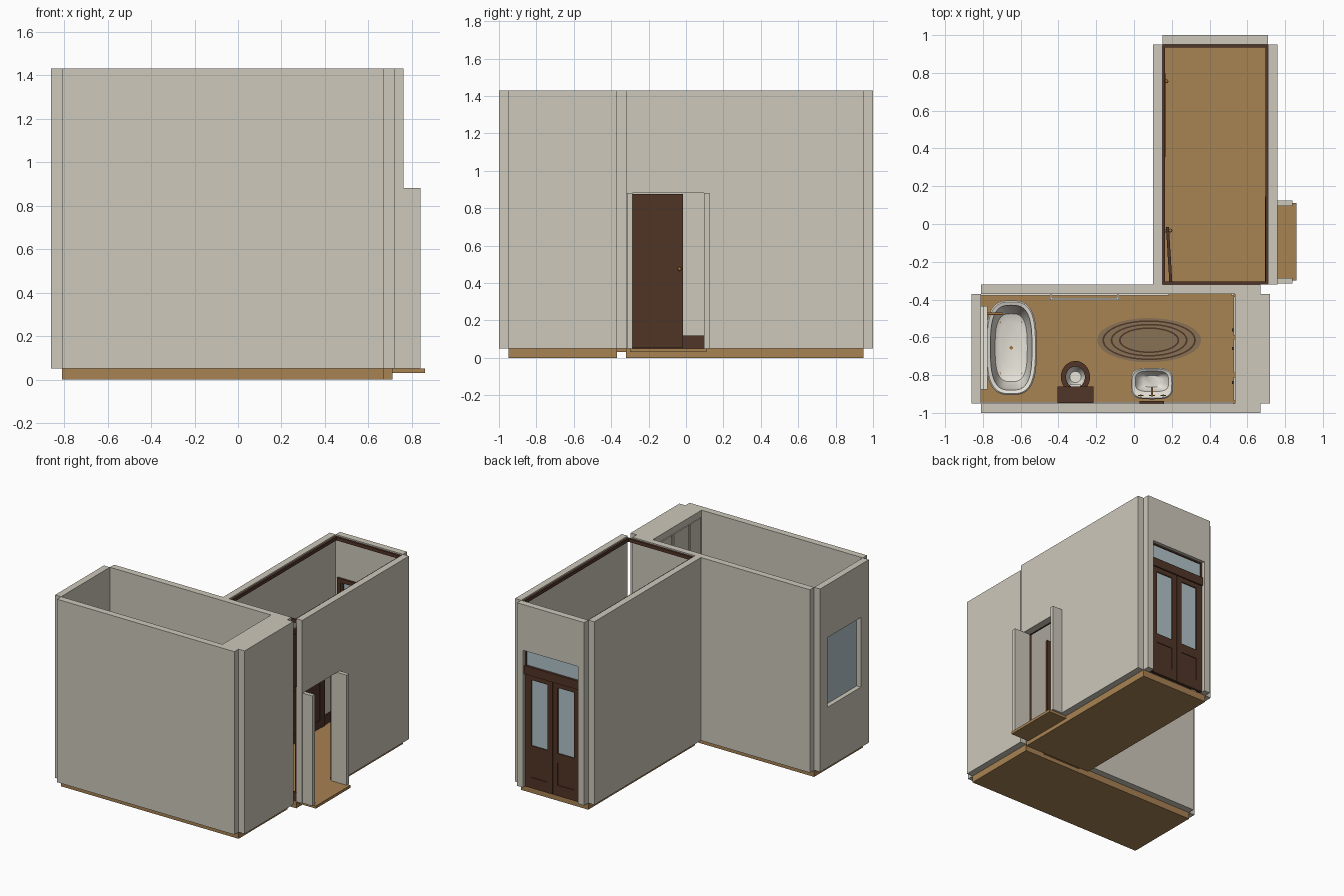
import bpy, bmesh, math
from mathutils import Matrix, Vector

if "Cube" in bpy.data.objects:
    bpy.data.objects.remove(bpy.data.objects["Cube"])


def material(name, r, g, b):
    m = bpy.data.materials.new(name)
    m.diffuse_color = [(c / 255) ** 2.2 for c in (r, g, b)] + [1]
    m.use_nodes = True
    m.node_tree.nodes["Principled BSDF"].inputs["Base Color"].default_value = m.diffuse_color
    return m


PLASTER = material("warm grey plaster", 204, 199, 186)
OAK = material("oak floor", 166, 129, 83)
DARK = material("dark walnut", 82, 56, 43)
GLASS = material("pale blue glass", 176, 194, 200)
WHITE = material("white porcelain", 232, 228, 218)
BRASS = material("brass", 160, 112, 60)
RUG = material("rug taupe", 134, 112, 86)


def finish(name, bm, mats, smooth=False, matrix=None):
    if matrix:
        bm.transform(matrix)
    bmesh.ops.recalc_face_normals(bm, faces=bm.faces)
    me = bpy.data.meshes.new(name)
    bm.to_mesh(me)
    bm.free()
    for m in mats:
        me.materials.append(m)
    if smooth:
        me.polygons.foreach_set("use_smooth", [True] * len(me.polygons))
        me.set_sharp_from_angle(angle=math.radians(40))
    ob = bpy.data.objects.new(name, me)
    bpy.context.collection.objects.link(ob)
    return ob


def boxes(name, mat, items, matrix=None):
    """Each item is x0, x1, y0, y1, z0, z1."""
    bm = bmesh.new()
    for x0, x1, y0, y1, z0, z1 in items:
        c = Vector(((x0 + x1) / 2, (y0 + y1) / 2, (z0 + z1) / 2))
        s = Matrix.Diagonal((x1 - x0, y1 - y0, z1 - z0, 1))
        bmesh.ops.create_cube(bm, size=1, matrix=Matrix.Translation(c) @ s)
    return finish(name, bm, [mat], matrix=matrix)


def loft(name, mat, cx, cy, rings, power=2, n=40, closed=False):
    """Stack of superellipses: rx, ry, z and an optional y shift."""
    bm = bmesh.new()
    loops = []
    for rx, ry, z, *dy in rings:
        loop = []
        for i in range(n):
            a = 2 * math.pi * i / n
            c, s = math.cos(a), math.sin(a)
            loop.append(bm.verts.new((
                cx + rx * math.copysign(abs(c) ** (2 / power), c),
                cy + (dy[0] if dy else 0) + ry * math.copysign(abs(s) ** (2 / power), s), z)))
        loops.append(loop)
    for a, b in zip(loops, loops[1:] + (loops[:1] if closed else [])):
        for i in range(n):
            j = (i + 1) % n
            bm.faces.new((a[i], a[j], b[j], b[i]))
    if not closed:
        bm.faces.new(loops[0])
        bm.faces.new(loops[-1])
    return finish(name, bm, [mat], True)


def rod(name, mat, a, b, r):
    a, b = Vector(a), Vector(b)
    bm = bmesh.new()
    m = Matrix.Translation((a + b) / 2) @ (b - a).to_track_quat('Z', 'Y').to_matrix().to_4x4()
    bmesh.ops.create_cone(bm, cap_ends=True, segments=14, radius1=r, radius2=r,
                          depth=(b - a).length, matrix=m)
    return finish(name, bm, [mat], True)


def cut(wall, *hole):
    cutter = boxes(wall.name + "_cutter", PLASTER, [hole])
    cutter.hide_render = True
    cutter.hide_set(True)
    mod = wall.modifiers.new("opening", 'BOOLEAN')
    mod.operation, mod.solver, mod.object = 'DIFFERENCE', 'EXACT', cutter


# Floors and thresholds
boxes("bath_floor", OAK, [(-.81, .67, -.95, -.37, 0, .05)])
boxes("hall_floor", OAK, [(.15, .71, -.32, .95, 0, .05)])
boxes("bath_threshold", OAK, [(.19, .51, -.37, -.32, .03, .05)])
boxes("side_threshold", OAK, [(.71, .86, -.30, .11, .03, .05)])

# Walls with open notched corners
B, T = .05, 1.43
boxes("bath_front_wall", PLASTER, [(-.81, .67, -1, -.95, B, T)])
window_wall = boxes("bath_left_wall", PLASTER, [(-.86, -.81, -.95, -.37, B, T)])
boxes("bath_right_wall", PLASTER, [(.67, .72, -.95, -.37, B, T)])
shared = boxes("shared_wall", PLASTER, [(-.81, .67, -.37, -.32, B, T)])
boxes("hall_left_wall", PLASTER, [(.10, .15, -.32, .95, B, T)])
side_wall = boxes("hall_right_wall", PLASTER, [(.71, .76, -.32, .95, B, T)])
end_wall = boxes("hall_end_wall", PLASTER, [(.15, .71, .95, 1, B, T)])
cut(window_wall, -.9, -.77, -.855, -.455, .505, 1.03)
cut(shared, .20, .50, -.4, -.3, 0, .88)
cut(side_wall, .68, .8, -.285, .095, 0, .88)
cut(end_wall, .20, .66, .9, 1.1, 0, 1.085)
boxes("side_jambs", PLASTER, [(.76, .84, y, y + .03, B, .88) for y in (-.315, .095)])

# Window
boxes("window_glass", GLASS, [(-.825, -.819, -.855, -.455, .505, 1.03)])
boxes("window_casing", WHITE, [
    (-.81, -.795, -.875, -.855, .49, 1.05), (-.81, -.795, -.455, -.435, .49, 1.05),
    (-.81, -.795, -.875, -.435, 1.03, 1.055), (-.81, -.775, -.875, -.435, .485, .505)])

# Glazed double door with transom
y0, y1 = .955, .975
frame = [(.20, .66, y0, y1 + .01, .90, .965), (.20, .66, y0, y1, 1.075, 1.085),
         (.20, .212, y0, y1, B, 1.085), (.648, .66, y0, y1, B, 1.085)]
glass = [(.21, .65, .963, .967, .96, 1.08)]
for a, b in ((.212, .428), (.432, .648)):
    frame += [(a, a + .04, y0, y1, B, .9), (b - .04, b, y0, y1, B, .9),
              (a + .04, b - .04, y0, y1, .865, .9), (a + .04, b - .04, y0, y1, .30, .37),
              (a + .04, b - .04, y0, y1, B, .13), (a + .04, b - .04, y0 + .005, y1 - .005, .13, .30)]
    glass.append((a + .035, b - .035, .963, .967, .365, .87))
boxes("double_door_frame", DARK, frame)
boxes("double_door_glass", GLASS, glass)

# Hall trim: crown, baseboards and door casings
crown = [(.15, .165, -.32, .95, 1.395, 1.42), (.695, .71, -.32, .95, 1.395, 1.42),
         (.165, .695, -.32, -.305, 1.395, 1.42), (.165, .695, .935, .95, 1.395, 1.42)]
boxes("hall_crown", DARK, crown)
base = [(.15, .16, -.32, .36, B, .12), (.15, .16, .80, .95, B, .12),
        (.70, .71, .12, .95, B, .12), (.54, .71, -.32, -.31, B, .12)]
boxes("hall_baseboard", DARK, base)
casing = []
for x0, x1, a, b in ((.15, .166, .37, .785), (.694, .71, -.30, .13)):
    casing += [(x0, x1, a - .015, a + .015, B, .88), (x0, x1, b - .02, b + .015, B, .88),
               (x0, x1, a - .015, b + .015, .88, .91)]
for ya, yb, a, b, h in ((-.32, -.304, .185, .515, .88), (.934, .95, .185, .675, 1.085)):
    casing += [(a - .015, a + .015, ya, yb, B, h), (b - .015, b + .015, ya, yb, B, h),
               (a - .015, b + .015, ya, yb, h, h + .03)]
boxes("door_casings", DARK, casing)


# Panelled door leaves, built along local x
def door_leaf(name, w, h, matrix):
    parts = [(0, w, -.004, .004, 0, h)]
    for x in (0, w / 2 - .016, w - .035):
        parts.append((x, x + (.032 if 0 < x < w * .6 else .035), -.008, .008, 0, h))
    for z0, z1 in ((0, .06), (.355, .395), (h - .06, h)):
        parts.append((.034, w - .034, -.0078, .0078, z0, z1))
    boxes(name, DARK, parts, matrix)
    for s in (-1, 1):
        bm = bmesh.new()
        bmesh.ops.create_uvsphere(bm, u_segments=14, v_segments=8, radius=.01,
                                  matrix=Matrix.Translation((w - .02, s * .015, .42)))
        finish(name + "_knob", bm, [BRASS], True, matrix)


turn = lambda deg: Matrix.Rotation(math.radians(deg), 4, 'Z')
door_leaf("open_door", .295, .82, Matrix.Translation((.195, -.31, .055)) @ turn(93.5))
door_leaf("closet_door", .40, .825, Matrix.Translation((.157, .375, .052)) @ turn(90))

# Built-in cupboard along the bathroom end
boxes("cupboard", PLASTER, [(.535, .67, -.95, -.37, B, T)])
fronts, knobs = [], []
for a, b in ((-.935, -.81), (-.79, -.61), (-.59, -.385)):
    fronts += [(.528, .537, a, b, .12, 1.05), (.528, .537, a, b, 1.09, 1.38)]
boxes("cupboard_doors", PLASTER, fronts)
boxes("cupboard_knobs", DARK, [(.518, .53, y - .008, y + .008, z, z + .016)
                               for y in (-.84, -.66, -.56) for z in (.55, 1.14)])

# Bathroom skirting and radiator
boxes("bath_skirting", WHITE, [(-.81, .53, -.95, -.942, B, .10), (-.81, .185, -.378, -.37, B, .10),
                               (.515, .53, -.378, -.37, B, .10)])
boxes("towel_rail", WHITE, [(-.445, -.08, -.402, -.392, .50, .515),
                            (-.445, -.435, -.40, -.37, .50, .515), (-.09, -.08, -.40, -.37, .50, .515)])

# Bathtub with feet and tap
loft("bathtub", WHITE, -.65, -.655, [
    (.07, .16, .085), (.09, .19, .09), (.112, .222, .15), (.12, .235, .27), (.132, .247, .275),
    (.135, .25, .285), (.128, .243, .292), (.11, .225, .285), (.10, .21, .19), (.085, .18, .125),
    (.06, .14, .11)], power=3, n=56)
boxes("tub_feet", BRASS, [(x - .015, x + .015, y - .015, y + .015, B, .12)
                          for x in (-.72, -.58) for y in (-.80, -.51)])
rod("tub_drain", BRASS, (-.65, -.655, .105), (-.65, -.655, .114), .009)
rod("tub_spout", BRASS, (-.80, -.475, .36), (-.695, -.475, .36), .007)
rod("tub_spout_tip", BRASS, (-.70, -.475, .365), (-.70, -.475, .335), .007)

# Toilet
loft("toilet_bowl", WHITE, -.31, -.81, [
    (.05, .065, .05), (.045, .055, .08), (.045, .055, .12), (.07, .072, .19), (.072, .078, .215),
    (.055, .06, .215), (.045, .05, .17), (.03, .03, .14)])
loft("toilet_seat", DARK, -.31, -.81, [
    (.077, .085, .216), (.077, .085, .228), (.05, .056, .228), (.05, .056, .216)], closed=True)
boxes("toilet_tank", DARK, [(-.40, -.22, -.945, -.865, .22, .40), (-.405, -.215, -.947, -.86, .40, .415)])
boxes("tank_support", WHITE, [(-.34, -.28, -.94, -.85, .10, .22)])

# Pedestal basin with taps
loft("basin", WHITE, .095, -.845, [
    (.05, .04, .29), (.09, .065, .33), (.108, .08, .365), (.112, .083, .385), (.105, .077, .392),
    (.088, .054, .386, .012), (.075, .045, .355, .012), (.045, .03, .335, .012)], power=3.5)
loft("basin_pedestal", WHITE, .095, -.865, [
    (.055, .05, .05), (.05, .045, .075), (.032, .032, .11), (.03, .03, .24), (.045, .04, .30)])
rod("basin_spout", BRASS, (.095, -.91, .42), (.095, -.865, .415), .006)
for i, x in enumerate((.095, .035, .155)):
    rod(f"basin_tap_{i}", BRASS, (x, -.908, .385), (x, -.908, .42), .006)
    rod(f"basin_handle_{i}", BRASS, (x - .015, -.908, .42), (x + .015, -.908, .42), .004)
boxes("mirror_frame", DARK, [(.03, .16, -.95, -.938, .55, .85)])
boxes("mirror_glass", GLASS, [(.042, .148, -.94, -.936, .565, .835)])

# Oval rug with dark rings
loft("rug", RUG, .08, -.615, [(.275, .117, .05), (.275, .117, .056)], n=56)
for i, k in enumerate((.90, .74, .58)):
    rx, ry = .275 * k, .117 * k
    loft(f"rug_ring_{i}", DARK, .08, -.615, [
        (rx, ry, .055), (rx, ry, .058), (rx - .009, ry - .008, .058), (rx - .009, ry - .008, .055)],
         n=56, closed=True)
